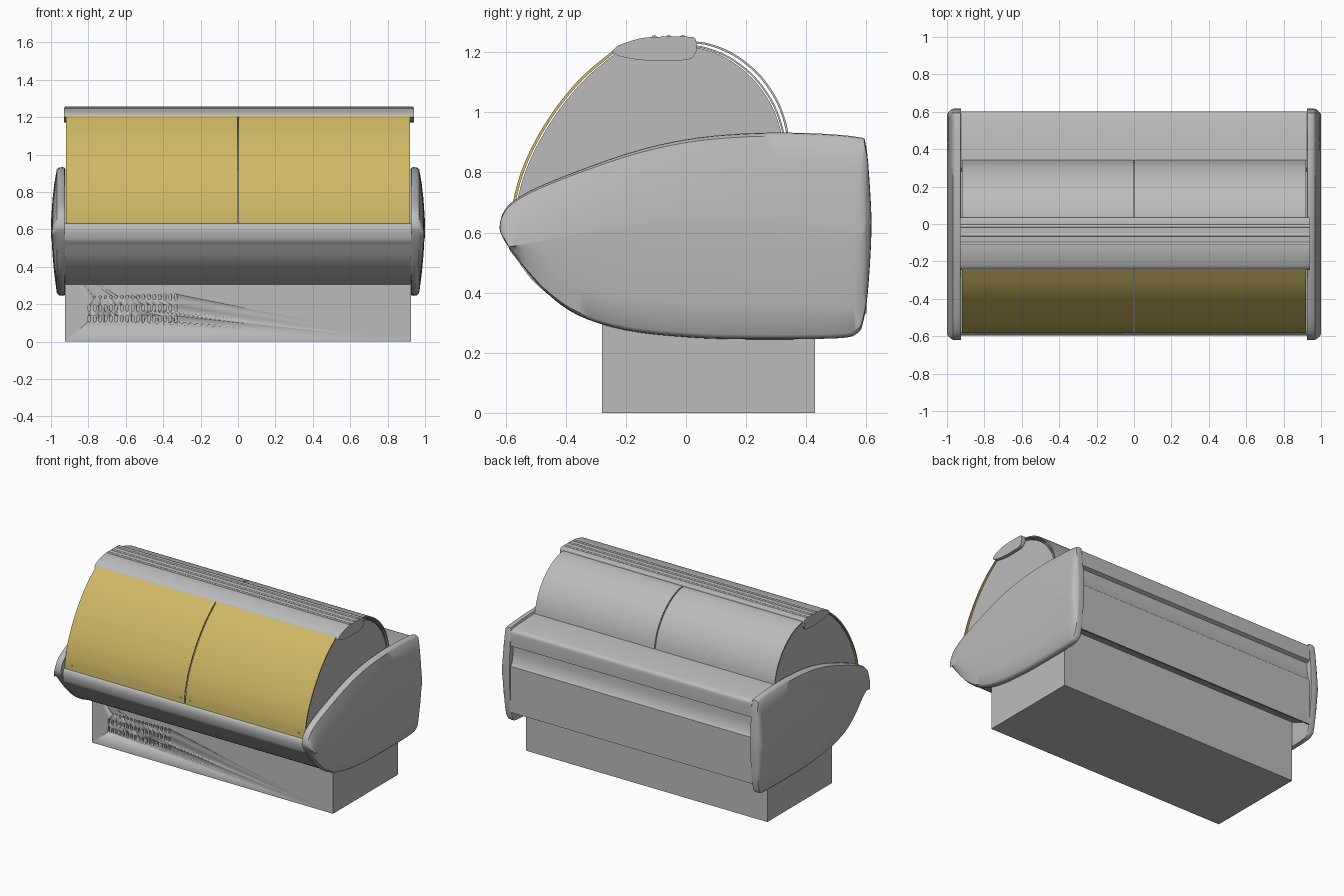
import bpy, bmesh, math
from mathutils import Vector

if "Cube" in bpy.data.objects:
    bpy.data.objects.remove(bpy.data.objects["Cube"], do_unlink=True)


def material(name, rgb):
    m = bpy.data.materials.new(name)
    m.use_nodes = True
    m.diffuse_color = (*rgb, 1)
    m.node_tree.nodes["Principled BSDF"].inputs["Base Color"].default_value = (*rgb, 1)
    return m


GREY = material("light grey", (0.5, 0.5, 0.5))
YELLOW = material("amber glass", (0.62, 0.48, 0.13))


def finish(name, bm, mat, angle=30):
    bmesh.ops.recalc_face_normals(bm, faces=bm.faces)
    me = bpy.data.meshes.new(name)
    bm.to_mesh(me)
    bm.free()
    ob = bpy.data.objects.new(name, me)
    bpy.context.collection.objects.link(ob)
    me.materials.append(mat)
    bpy.ops.object.select_all(action='DESELECT')
    ob.select_set(True)
    bpy.context.view_layer.objects.active = ob
    bpy.ops.object.shade_smooth_by_angle(angle=math.radians(angle))
    return ob


def spline(pts, n=5, closed=False):
    """Smooth curve through the given (y, z) points."""
    p = [Vector(q) for q in pts]
    k = len(p)
    get = (lambda i: p[i % k]) if closed else (lambda i: p[max(0, min(k - 1, i))])
    out = []
    for i in range(k if closed else k - 1):
        a, b, c, d = (get(i + j) for j in (-1, 0, 1, 2))
        for s in range(n):
            t = s / n
            out.append(0.5 * (2 * b + (c - a) * t + (2 * a - 5 * b + 4 * c - d) * t * t
                              + (3 * b - a - 3 * c + d) * t ** 3))
    return out if closed else out + [p[-1]]


def add_loft(bm, rings):
    """Skin closed rings of 3D points and cap both ends."""
    vs = [[bm.verts.new(q) for q in r] for r in rings]
    n = len(vs[0])
    for a, b in zip(vs, vs[1:]):
        for i in range(n):
            j = (i + 1) % n
            bm.faces.new((a[i], a[j], b[j], b[i]))
    bm.faces.new(vs[0])
    bm.faces.new(vs[-1])


def prism(name, profile, x0, x1, mat=GREY, angle=30):
    bm = bmesh.new()
    add_loft(bm, [[(x, q[0], q[1]) for q in profile] for x in (x0, x1)])
    return finish(name, bm, mat, angle)


def sheet(path, thick):
    """Closed outline of a thin curved pane, thickened to the left of its path."""
    inner = []
    for i, q in enumerate(path):
        t = (path[min(i + 1, len(path) - 1)] - path[max(i - 1, 0)]).normalized()
        inner.append(q + Vector((t.y, -t.x)) * thick)
    return path + inner[::-1]


# Plinth with rows of vent slots cut in the front
plinth = prism("plinth", [(-0.28, 0), (0.43, 0), (0.43, 0.42), (-0.28, 0.42)], -0.925, 0.925)
bm = bmesh.new()
for row, z in enumerate((0.122, 0.18, 0.238)):
    for i in range(17):
        x = -0.795 + i * 0.0289
        h = 0.017
        if row == 2:
            if i == 0:
                continue
            h = 0.004 + 0.0008 * i
        r = min(0.007, h)
        ring = []
        for k in range(12):
            a = math.tau * (k + 0.5) / 12
            dz = math.sin(a) * r
            ring.append((x + math.cos(a) * r, z + dz + math.copysign(h - r, dz)))
        add_loft(bm, [[(u, y, v) for u, v in ring] for y in (-0.3, -0.26)])
cutter = finish("vent_cutter", bm, GREY)
cutter.hide_render = True
mod = plinth.modifiers.new("vents", 'BOOLEAN')
mod.object = cutter
mod.solver = 'EXACT'
bpy.context.view_layer.objects.active = plinth
bpy.ops.object.modifier_apply(modifier="vents")
bpy.data.objects.remove(cutter, do_unlink=True)

# Main body: rounded bumper, sloping belly, stepped rear panel and rear deck
bumper = spline([(-0.572, 0.635), (-0.59, 0.622), (-0.597, 0.59), (-0.588, 0.545), (-0.57, 0.52)])
belly = spline([(-0.57, 0.52), (-0.5, 0.43), (-0.4, 0.355), (-0.28, 0.305)])[1:]
rear = [(-0.2, 0.4), (0.43, 0.42), (0.58, 0.35), (0.585, 0.335), (0.6, 0.33), (0.6, 0.65),
        (0.585, 0.67), (0.575, 0.73), (0.575, 0.78), (0.6, 0.79), (0.602, 0.87)]
deck = spline([(0.602, 0.87), (0.597, 0.893), (0.575, 0.905)])[1:]
prism("body", bumper + belly + rear + deck + [(0.3, 0.92), (0.28, 0.64)], -0.925, 0.925)

# Side panels, crowned along a curved ridge
top = spline([(-0.62, 0.62), (-0.605, 0.672), (-0.56, 0.715), (-0.45, 0.77), (-0.2, 0.862), (0, 0.91),
              (0.2, 0.93), (0.4, 0.931), (0.57, 0.918), (0.598, 0.892), (0.612, 0.75), (0.617, 0.6),
              (0.605, 0.4), (0.59, 0.305), (0.57, 0.265), (0.5, 0.248), (0.2, 0.245), (0, 0.252),
              (-0.2, 0.275), (-0.36, 0.325), (-0.47, 0.405), (-0.56, 0.51), (-0.608, 0.58)], 4, True)


def ridge(y):
    return 0.645 - 0.16 * (y - 0.15) ** 2 - 0.05 * max(0, y - 0.3)


bm = bmesh.new()
for side in (1, -1):
    rings = []
    for inset, x in ((0.025, 0.924), (0.005, 0.928), (0, 0.94), (0.008, 0.958), (0.04, 0.969),
                     (0.3, 0.982), (0.6, 0.992), (0.97, 0.999)):
        rings.append([(side * x, q.x * (1 - 0.05 * inset),
                       q.y + (ridge(q.x) - q.y) * inset) for q in top])
    add_loft(bm, rings)
finish("side_panels", bm, GREY, 40)

# Curved front and rear panes, each in two halves
front = spline([(-0.583, 0.63), (-0.574, 0.71), (-0.546, 0.81), (-0.497, 0.915), (-0.43, 1.02),
                (-0.345, 1.12), (-0.24, 1.208)])
back = spline([(0.02, 1.237), (0.08, 1.228), (0.16, 1.195), (0.24, 1.132), (0.3, 1.05),
               (0.332, 0.97), (0.345, 0.9)])
for label, s in (("right", -1), ("left", 1)):
    a, b = sorted((0.004 * s, 0.92 * s))
    prism("front_glass_" + label, sheet(front, 0.009), a, b, YELLOW)
    prism("rear_cover_" + label, sheet(back, 0.007), a, b)
inner = [q - Vector((0.012, 0.012)) for q in back]
prism("rear_inner_cover", sheet(inner, 0.006), -0.915, 0.915)

# End panes closing the hood
pane = [q + Vector((0.012, -0.006)) for q in front] + [q - Vector((0.02, 0.018)) for q in back]
for label, s in (("right", -1), ("left", 1)):
    a, b = sorted((0.9 * s, 0.912 * s))
    prism("end_pane_" + label, pane, a, b)

# Top rail with end caps and three ribs
crown = spline([(-0.246, 1.2), (-0.225, 1.222), (-0.16, 1.244), (-0.1, 1.251), (0.015, 1.251),
                (0.033, 1.238), (0.035, 1.205)])
under = spline([(0.035, 1.205), (0.015, 1.178), (-0.05, 1.172), (-0.15, 1.174), (-0.22, 1.186)])[1:]
prism("top_rail", crown, -0.925, 0.94, angle=45)
for label, a, b in (("right", -0.93, -0.918), ("left", 0.918, 0.942)):
    prism("rail_cap_" + label, crown + under, a, b, angle=45)
for i in range(3):
    y = -0.105 + i * 0.047
    rib = [(y + 0.009 * math.cos(math.tau * k / 12), 1.249 + 0.008 * math.sin(math.tau * k / 12))
           for k in range(12)]
    prism("rail_rib_%d" % (i + 1), rib, -0.925, 0.935)

# Small glass fixings along the lower edge
bm = bmesh.new()
for x in (-0.87, -0.035, 0.035, 0.87):
    ring = [(x + 0.007 * math.cos(math.tau * k / 12), 0.66 + 0.007 * math.sin(math.tau * k / 12))
            for k in range(12)]
    add_loft(bm, [[(u, y, v) for u, v in ring] for y in (-0.584, -0.57)])
finish("glass_fixings", bm, GREY)
